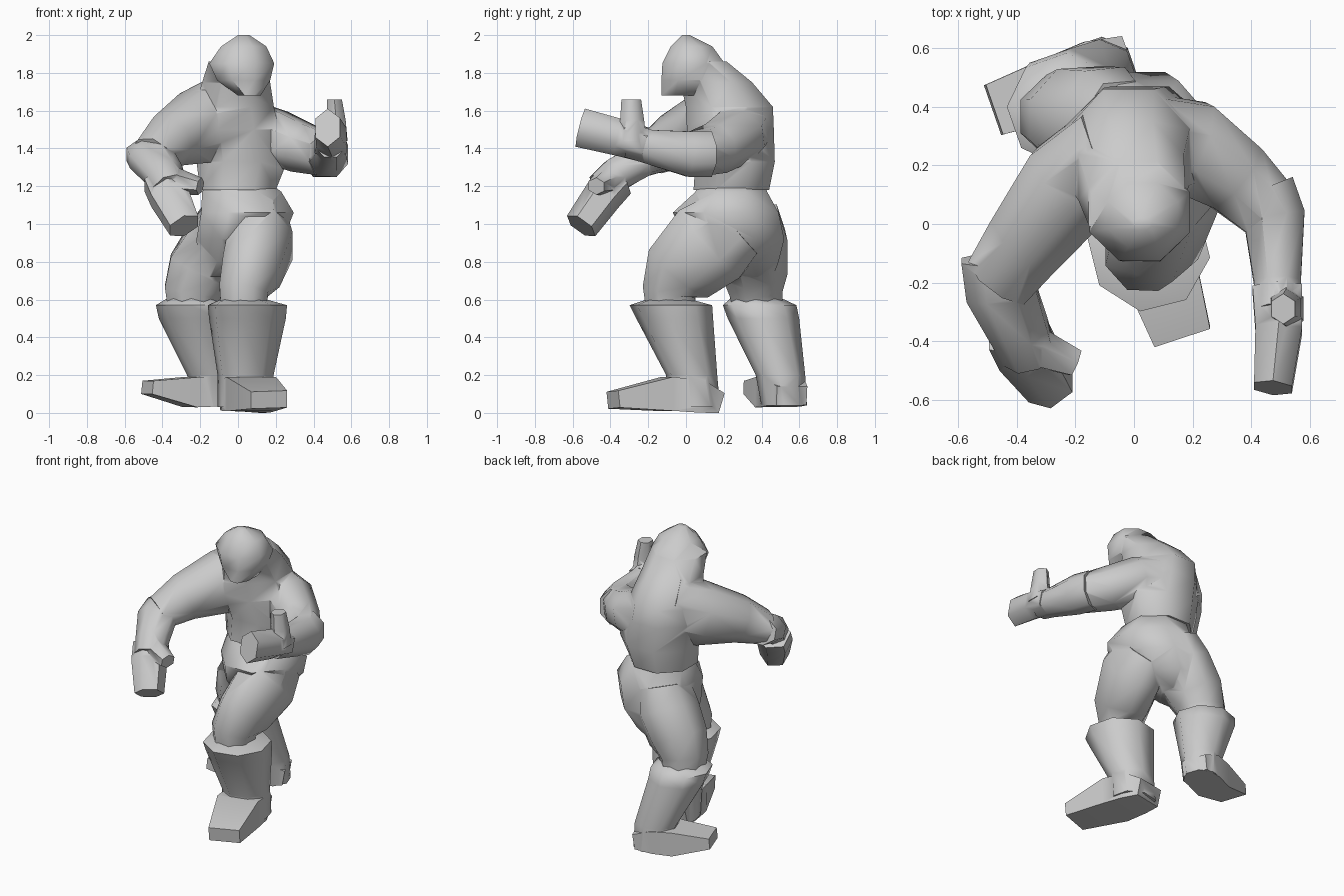
import bpy, bmesh, math
from mathutils import Vector

Z = Vector((0, 0, 1))


def loft(name, rings, ref=(1, 0, 0), flat=False, n=8):
    """Skin a tube through rings of (x, y, z, half_width, half_depth)."""
    bm = bmesh.new()
    pts = [Vector(r[:3]) for r in rings]
    grow = 1 / math.cos(math.pi / n)
    loops = []
    for i, r in enumerate(rings):
        t = Z
        if not flat:
            t = Vector()
            if i > 0:
                t += (pts[i] - pts[i - 1]).normalized()
            if i < len(pts) - 1:
                t += (pts[i + 1] - pts[i]).normalized()
            t.normalize()
        u = Vector(ref)
        u = (u - t * u.dot(t)).normalized()
        v = t.cross(u)
        loop = []
        for k in range(n):
            a = (k + 0.5) * 2 * math.pi / n
            p = pts[i] + u * r[3] * math.cos(a) * grow + v * r[4] * math.sin(a) * grow
            p.z = max(p.z, 0)
            loop.append(bm.verts.new(p))
        loops.append(loop)
    for lo, hi in zip(loops, loops[1:]):
        for k in range(n):
            j = (k + 1) % n
            bm.faces.new((lo[k], lo[j], hi[j], hi[k]))
    bm.faces.new(loops[0])
    bm.faces.new(loops[-1])
    bmesh.ops.recalc_face_normals(bm, faces=bm.faces)
    me = bpy.data.meshes.new(name)
    bm.to_mesh(me)
    bm.free()
    ob = bpy.data.objects.new(name, me)
    bpy.context.collection.objects.link(ob)
    return ob


def fuse(name, base, *others):
    """Union parts into one skin without inner faces."""
    for o in others:
        m = base.modifiers.new("union", "BOOLEAN")
        m.operation, m.solver, m.object = "UNION", "EXACT", o
    dg = bpy.context.evaluated_depsgraph_get()
    me = bpy.data.meshes.new_from_object(base.evaluated_get(dg))
    base.modifiers.clear()
    base.data = me
    base.name = name
    for o in others:
        bpy.data.objects.remove(o)
    return base


# Stooped torso and head
torso = loft("torso", [(0, .24, 1.18, .20, .20), (.02, .26, 1.33, .24, .21),
                       (-.01, .235, 1.5, .23, .23), (-.02, .23, 1.62, .21, .23),
                       (-.01, .16, 1.75, .18, .19), (.01, .06, 1.86, .165, .155)], flat=True)
head = loft("head", [(.06, -.01, 1.68, .06, .12), (.03, .02, 1.76, .14, .15),
                     (.02, .04, 1.85, .172, .165), (.03, .03, 1.94, .12, .11),
                     (.03, .0, 2.0, .03, .02)], flat=True)

# Lowered arm
low_arm = [
    loft("upper", [(-.06, .25, 1.57, .17, .21), (-.22, .13, 1.51, .17, .19),
                   (-.365, -.06, 1.44, .14, .14), (-.46, -.19, 1.36, .12, .1)],
         ref=(1, -.9, 0)),
    loft("fore", [(-.46, -.12, 1.37, .13, .09), (-.455, -.23, 1.34, .12, .09),
                  (-.39, -.37, 1.26, .1, .09), (-.36, -.44, 1.19, .09, .09)]),
    loft("hand", [(-.40, -.37, 1.23, .1, .09), (-.365, -.44, 1.15, .1, .09),
                  (-.285, -.555, .99, .08, .08)], n=6),
    loft("thumb", [(-.36, -.41, 1.23, .07, .07), (-.2, -.475, 1.2, .045, .04)],
         ref=(0, 1, 0), n=6)]

# Raised arm with thumb up
raised_arm = [
    loft("upper", [(.05, .28, 1.5, .16, .15), (.2, .26, 1.46, .16, .14),
                   (.345, .16, 1.4, .13, .13), (.46, .05, 1.37, .11, .115)],
         ref=(.5, 1, 0)),
    loft("fore", [(.44, .12, 1.37, .11, .12), (.48, .02, 1.37, .105, .12),
                  (.49, -.2, 1.41, .08, .09), (.49, -.3, 1.44, .08, .09)]),
    loft("hand", [(.49, -.22, 1.42, .085, .08), (.495, -.36, 1.46, .08, .085),
                  (.475, -.56, 1.51, .065, .09)], n=6),
    loft("thumb", [(.52, -.29, 1.44, .06, .07), (.52, -.285, 1.55, .05, .055),
                   (.51, -.29, 1.66, .04, .045)], flat=True, n=6)]
fuse("upper_body", torso, head, *low_arm, *raised_arm)

# Hips with forward and trailing thighs
hips = loft("hips", [(.01, .24, 1.2, .18, .18), (.02, .24, 1.17, .21, .19),
                     (.05, .21, 1.06, .245, .28), (.01, .26, .92, .23, .26),
                     (-.04, .3, .80, .17, .19), (-.1, .32, .72, .1, .14)], flat=True)
front_thigh = loft("thigh", [(.13, .25, 1.0, .13, .2), (.12, .13, .9, .17, .24),
                             (.07, -.03, .75, .155, .2), (.03, -.09, .65, .13, .14),
                             (.03, -.08, .55, .12, .13)])
back_thigh = loft("thigh", [(-.05, .3, 1.04, .14, .19), (-.1, .335, .9, .18, .2),
                            (-.195, .365, .75, .18, .17), (-.24, .37, .64, .15, .14),
                            (-.24, .38, .55, .13, .13)])
fuse("hips_and_thighs", hips, front_thigh, back_thigh)

# Forward boot
shin = loft("shin", [(.03, -.09, .6, .115, .11), (.05, -.08, .57, .195, .205),
                     (.05, -.06, .5, .19, .19), (.04, .03, .2, .14, .125),
                     (.04, .045, .03, .14, .125)], ref=(1, .25, 0), flat=True)
foot = loft("foot", [(.01, .16, .06, .11, .055), (.04, .06, .09, .13, .085),
                     (.07, -.1, .1, .135, .09), (.165, -.385, .07, .1, .045)], n=4)
fuse("front_boot", shin, foot)

# Trailing boot, turned outward
shin = loft("shin", [(-.24, .37, .61, .12, .12), (-.24, .39, .57, .18, .18),
                     (-.23, .41, .5, .175, .175), (-.13, .5, .2, .13, .12),
                     (-.12, .52, .04, .12, .11)], ref=(1, .35, 0), flat=True)
foot = loft("foot", [(-.02, .56, .09, .085, .05), (-.13, .52, .11, .11, .075),
                     (-.25, .47, .11, .11, .08), (-.48, .39, .135, .09, .035)],
            ref=(-.3, 1, 0), n=4)
fuse("back_boot", shin, foot)

for ob in bpy.context.scene.objects:
    ob.select_set(True)
    bpy.context.view_layer.objects.active = ob
bpy.ops.object.shade_smooth_by_angle(angle=math.radians(60))
